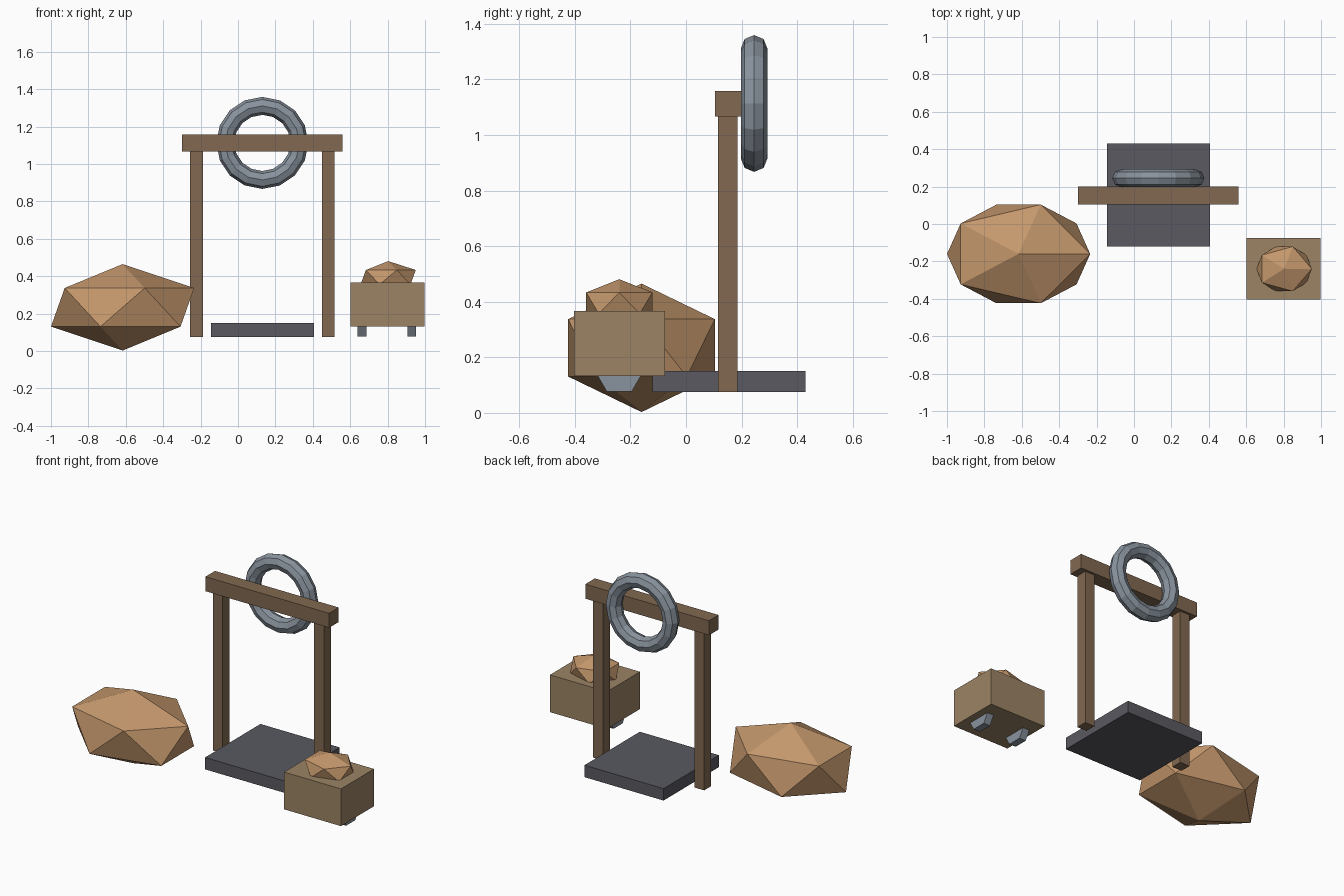
import bpy, math

if "Cube" in bpy.data.objects:
    bpy.data.objects.remove(bpy.data.objects["Cube"])


def material(name, rgb):
    m = bpy.data.materials.new(name)
    m.diffuse_color = (*rgb, 1)
    m.use_nodes = True
    m.node_tree.nodes["Principled BSDF"].inputs["Base Color"].default_value = m.diffuse_color
    return m


leather = material("tan", (0.55, 0.31, 0.15))
crate_wood = material("light_wood", (0.33, 0.23, 0.13))
post_wood = material("dark_wood", (0.22, 0.14, 0.08))
slate = material("slate", (0.10, 0.10, 0.12))
steel = material("steel", (0.25, 0.29, 0.34))


def finish(name, mat):
    ob = bpy.context.object
    ob.name = name
    ob.data.materials.append(mat)
    bpy.ops.object.transform_apply(location=False, rotation=True, scale=True)
    return ob


def box(name, lo, hi, mat):
    bpy.ops.mesh.primitive_cube_add(
        size=1, location=[(a + b) / 2 for a, b in zip(lo, hi)])
    bpy.context.object.scale = [b - a for a, b in zip(lo, hi)]
    return finish(name, mat)


def lump(name, centre, radii, mat):
    bpy.ops.mesh.primitive_ico_sphere_add(subdivisions=1, radius=1, location=centre)
    bpy.context.object.scale = radii
    return finish(name, mat)


# Large faceted boulder on the left
lump("boulder", (-0.617, -0.16, 0.234), (0.428, 0.31, 0.231), leather)

# Gate: base slab, two posts, cross beam
box("base_slab", (-0.145, -0.12, 0.075), (0.405, 0.43, 0.15), slate)
for side, x in (("left", -0.222), ("right", 0.483)):
    box(side + "_post", (x - 0.034, 0.115, 0.075), (x + 0.034, 0.185, 1.067), post_wood)
box("cross_beam", (-0.30, 0.105, 1.067), (0.56, 0.20, 1.158), post_wood)

# Ring hung behind the beam
bpy.ops.mesh.primitive_torus_add(
    major_segments=16, minor_segments=8, major_radius=0.198, minor_radius=0.048,
    location=(0.13, 0.245, 1.113), rotation=(math.pi / 2, 0, 0))
finish("ring", steel)

# Cart: crate with a lump on top and two six-sided rollers beneath
box("crate", (0.602, -0.403, 0.132), (0.998, -0.075, 0.366), crate_wood)
lump("crate_load", (0.803, -0.24, 0.395), (0.165, 0.14, 0.086), leather)
for side, x in (("left", 0.663), ("right", 0.928)):
    bpy.ops.mesh.primitive_cylinder_add(
        vertices=6, radius=0.09, depth=0.046,
        location=(x, -0.24, 0.155), rotation=(0, math.pi / 2, 0))
    finish(side + "_roller", steel)
